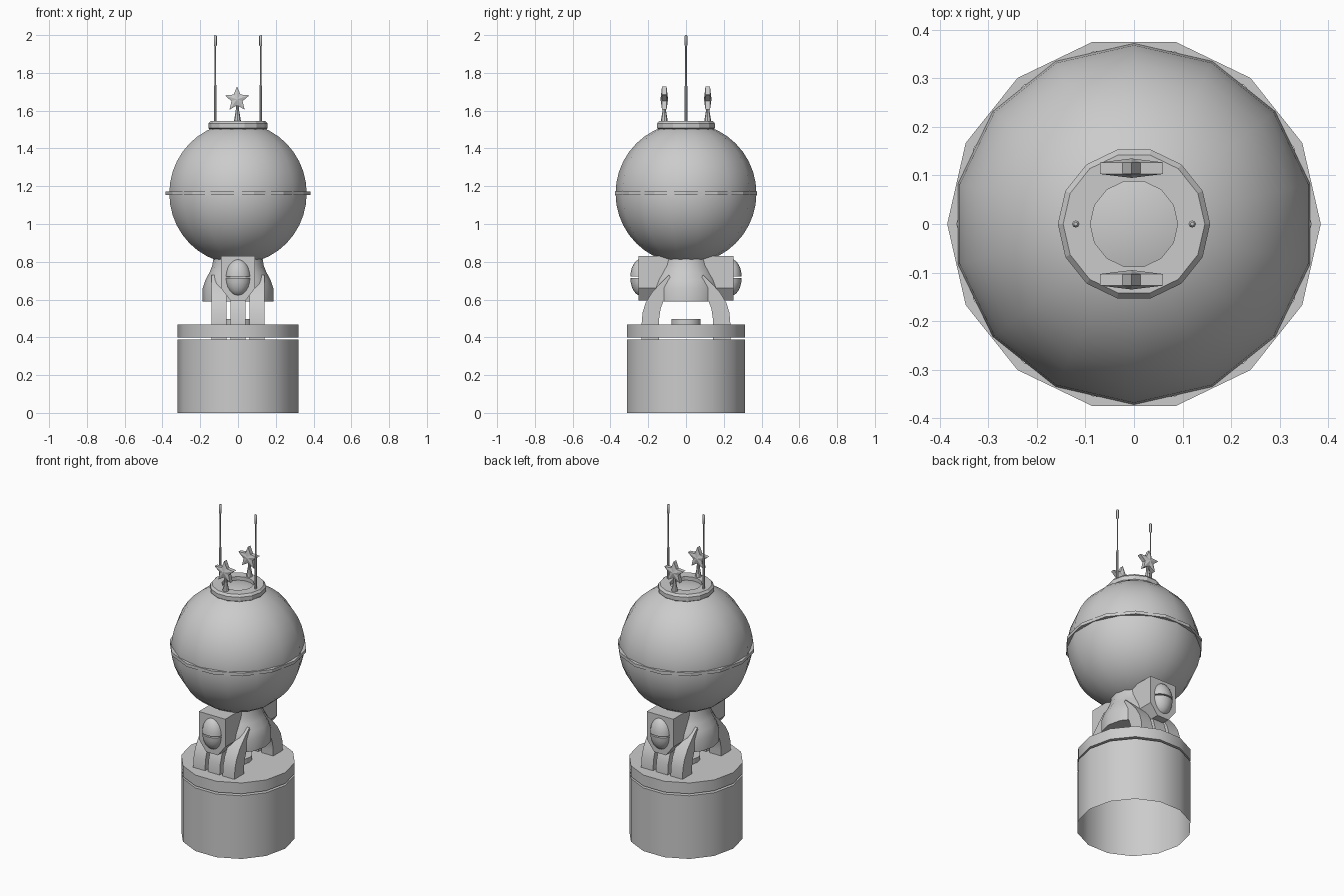
import bpy, bmesh, math
from mathutils import Matrix

if "Cube" in bpy.data.objects:
    bpy.data.objects.remove(bpy.data.objects["Cube"])

SIDES = 14


def finish(name, bm, angle=None, recalc=True):
    if recalc:
        bmesh.ops.recalc_face_normals(bm, faces=bm.faces)
    me = bpy.data.meshes.new(name)
    bm.to_mesh(me)
    bm.free()
    ob = bpy.data.objects.new(name, me)
    bpy.context.collection.objects.link(ob)
    if angle:
        bpy.ops.object.select_all(action='DESELECT')
        ob.select_set(True)
        bpy.context.view_layer.objects.active = ob
        bpy.ops.object.shade_smooth_by_angle(angle=math.radians(angle))
    return ob


def lathe(name, profile, loc=(0, 0, 0), sides=SIDES, closed=False, cap_start=True,
          cap_end=True, angle=None):
    """Revolve (radius, z) points around z."""
    bm = bmesh.new()
    rings = []
    for r, z in profile:
        rings.append([bm.verts.new((loc[0] + r * math.cos(2 * math.pi * i / sides),
                                    loc[1] + r * math.sin(2 * math.pi * i / sides),
                                    loc[2] + z)) for i in range(sides)])
    pairs = list(zip(rings, rings[1:]))
    if closed:
        pairs.append((rings[-1], rings[0]))
    for a, b in pairs:
        for i in range(sides):
            j = (i + 1) % sides
            bm.faces.new((a[i], a[j], b[j], b[i]))
    if not closed:
        if cap_start:
            bm.faces.new(rings[0])
        if cap_end:
            bm.faces.new(rings[-1])
    return finish(name, bm, angle)


def prism(name, pts, direction, angle=None):
    """Extrude a polygon of 3D points along a vector."""
    bm = bmesh.new()
    f = bm.faces.new([bm.verts.new(p) for p in pts])
    ext = bmesh.ops.extrude_face_region(bm, geom=[f], use_keep_orig=True)
    bmesh.ops.translate(bm, vec=direction,
                        verts=[v for v in ext['geom'] if isinstance(v, bmesh.types.BMVert)])
    return finish(name, bm, angle)


# Pedestal: open-bottomed drum, thin gap, then a disc with a central plug
lathe("pedestal_drum", [(0.32, 0), (0.32, 0.388)], cap_start=False, angle=35)
lathe("pedestal_disc", [(0.32, 0.40), (0.32, 0.467)], angle=35)
lathe("center_plug", [(0.08, 0.46), (0.08, 0.497)], angle=35)

# Flared neck under the globe
lathe("neck", [(0.187, 0.59), (0.187, 0.66), (0.172, 0.705), (0.15, 0.745),
               (0.136, 0.78), (0.13, 0.82)], angle=35)

# Globe, band around it, and the top collar ring
bm = bmesh.new()
bmesh.ops.create_uvsphere(bm, u_segments=SIDES, v_segments=20, radius=0.373,
                          matrix=Matrix.Translation((0, 0, 1.162)))
finish("globe", bm, 40)
lathe("globe_band", [(0.365, 1.153), (0.385, 1.153), (0.385, 1.172), (0.365, 1.172)],
      closed=True)
lathe("top_collar", [(0.09, 1.49), (0.15, 1.48), (0.15, 1.502), (0.157, 1.507),
                     (0.157, 1.532), (0.146, 1.545), (0.09, 1.545)], closed=True)

# Claw legs, lamp housings and split lamps on the front and back
leg = [(0.235, 0.385), (0.235, 0.47), (0.23, 0.53), (0.215, 0.58), (0.182, 0.635),
       (0.137, 0.685), (0.09, 0.73), (0.06, 0.66), (0.09, 0.62), (0.12, 0.59),
       (0.135, 0.55), (0.142, 0.50), (0.142, 0.385)]
housing = [(-0.09, 0.83), (0.09, 0.83), (0.09, 0.66), (0.04, 0.595),
           (-0.04, 0.595), (-0.09, 0.66)]
for s, side in ((-1, "front"), (1, "back")):
    for i, x in enumerate((-0.10, 0.0, 0.10)):
        prism(f"{side}_leg_{i + 1}", [(x - 0.04, s * y, z) for y, z in leg],
              (0.08, 0, 0), 30)
    prism(f"{side}_lamp_housing", [(x, s * 0.06, z) for x, z in housing],
          (0, s * 0.192, 0))
    for h, half in ((1, "upper"), (-1, "lower")):
        bm = bmesh.new()
        bmesh.ops.create_uvsphere(bm, u_segments=16, v_segments=12, radius=1)
        bmesh.ops.bisect_plane(bm, geom=bm.verts[:] + bm.edges[:] + bm.faces[:],
                               plane_co=(0, 0, h * 0.04), plane_no=(0, 0, -h),
                               clear_outer=True)
        bmesh.ops.holes_fill(bm, edges=[e for e in bm.edges if e.is_boundary])
        bmesh.ops.transform(bm, verts=bm.verts, matrix=Matrix.Translation(
            (0, s * 0.237, 0.717)) @ Matrix.Diagonal((0.067, 0.058, 0.098, 1)))
        finish(f"{side}_lamp_{half}", bm, 40)

    # Star ornament on a flared stem
    y0 = s * 0.115
    bm = bmesh.new()
    rims = []
    for t in (-1, 1):
        ring = []
        for k in range(10):
            a = math.pi / 2 + k * math.pi / 5
            r = 0.068 if k % 2 == 0 else 0.031
            ring.append(bm.verts.new((-0.005 + r * math.cos(a), y0 + t * 0.012,
                                      1.66 + r * math.sin(a))))
        hub = bm.verts.new((-0.005, y0 + t * 0.02, 1.66))
        for k in range(10):
            bm.faces.new((hub, ring[k], ring[(k + 1) % 10]))
        rims.append(ring)
    for k in range(10):
        j = (k + 1) % 10
        bm.faces.new((rims[0][k], rims[0][j], rims[1][j], rims[1][k]))
    finish(f"{side}_star", bm)
    lathe(f"{side}_star_stem", [(0.019, 1.54), (0.016, 1.56), (0.009, 1.60), (0.008, 1.64)],
          loc=(-0.003, y0, 0), sides=8, angle=40)

# Two stepped antennae
for s, side in ((-1, "left"), (1, "right")):
    lathe(f"{side}_antenna", [(0.007, 1.54), (0.007, 1.73), (0.004, 1.74), (0.004, 1.94),
                              (0.0075, 1.945), (0.0075, 1.995), (0.004, 2.0)],
          loc=(s * 0.12, 0, 0), sides=8, angle=40)
